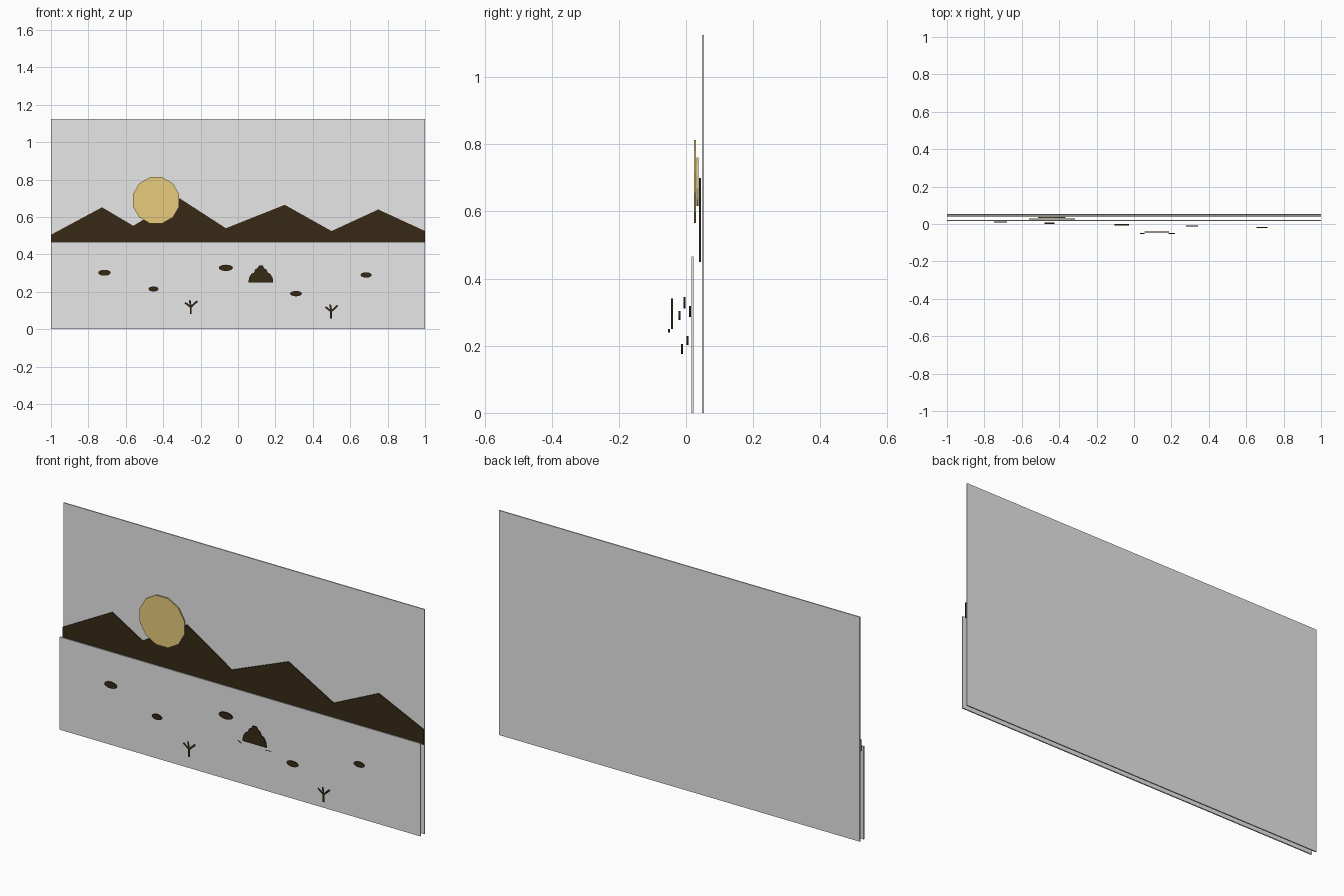
import bpy, math
from mathutils import Vector

if "Cube" in bpy.data.objects:
    bpy.data.objects.remove(bpy.data.objects["Cube"], do_unlink=True)

THICK = 0.006


def material(name, rgb):
    m = bpy.data.materials.new(name)
    m.use_nodes = True
    m.diffuse_color = (*rgb, 1)
    m.node_tree.nodes["Principled BSDF"].inputs["Base Color"].default_value = (*rgb, 1)
    return m


GREY = material("pale grey", (0.8, 0.8, 0.8))
GOLD = material("sun gold", (0.8, 0.6, 0.2))
DARK = material("dark brown", (0.039, 0.023, 0.0075))


def depth(layer):
    """Layers are stacked evenly from the back plate forward."""
    return 0.05 - layer * 0.1 / 13


def add_object(name, verts, faces, mat):
    mesh = bpy.data.meshes.new(name)
    mesh.from_pydata(verts, [], faces)
    mesh.materials.append(mat)
    ob = bpy.data.objects.new(name, mesh)
    bpy.context.collection.objects.link(ob)
    return ob


def plate(name, outline, layer, mat):
    """Extruded cut-out; the outline runs anticlockwise seen from the front."""
    y, n = depth(layer), len(outline)
    verts = [(x, y - THICK / 2, z) for x, z in outline]
    verts += [(x, y + THICK / 2, z) for x, z in outline]
    faces = [tuple(range(n)), tuple(reversed(range(n, 2 * n)))]
    faces += [(i, i + n, (i + 1) % n + n, (i + 1) % n) for i in range(n)]
    return add_object(name, verts, faces, mat)


def rectangle(height):
    return [(-1, 0), (1, 0), (1, height), (-1, height)]


def oval(cx, cz, rx, rz, sides=12, turn=0.5):
    angles = [2 * math.pi * (i + turn) / sides for i in range(sides)]
    return [(cx + rx * math.cos(a), cz + rz * math.sin(a)) for a in angles]


# Back plate and ground plate
plate("sky_panel", rectangle(1.125), 0, GREY)
plate("ground_panel", rectangle(0.465), 4, GREY)

# Mountain ridge
ridge = [(-1, 0.505), (-0.727, 0.652), (-0.56, 0.553), (-0.312, 0.70), (-0.065, 0.54),
         (0.25, 0.665), (0.5, 0.525), (0.75, 0.64), (1, 0.525)]
plate("mountains", [(-1, 0.45), (1, 0.45)] + ridge[::-1], 1, DARK)

# Sun and the smaller disc behind it
plate("sun_backing", oval(-0.44, 0.688, 0.075, 0.075), 2, GOLD)
plate("sun", oval(-0.438, 0.689, 0.128, 0.128), 3, GOLD)

# Pebbles, each one layer nearer the front
pebbles = [(-0.714, 0.302, 0.034, 0.016), (-0.452, 0.215, 0.027, 0.0135),
           (-0.065, 0.328, 0.038, 0.017), (0.31, 0.19, 0.032, 0.0145),
           (0.685, 0.29, 0.030, 0.014)]
for i, p in enumerate(pebbles):
    plate(f"pebble_{i + 1}", oval(*p, turn=0), 5 + i, DARK)


# Forked twigs, flat without thickness
def twig(name, x, z, layer):
    y = depth(layer)
    strokes = [((0, 0), (0, 0.047)), ((0, 0.042), (-0.005, 0.075)),
               ((0, 0.038), (-0.03, 0.062)), ((0, 0.038), (0.035, 0.07))]
    verts, faces = [], []
    for a, b in strokes:
        a, b = Vector(a), Vector(b)
        side = (b - a).orthogonal().normalized() * 0.0048
        start = len(verts)
        # wind every stroke so that it faces the front
        for p in (a - side, b - side, b + side, a + side):
            verts.append((x + p.x, y, z + p.y))
        faces.append((start + 3, start + 2, start + 1, start))
    ob = add_object(name, verts, faces, DARK)
    for poly in ob.data.polygons:
        if poly.normal.y > 0:
            poly.flip()


twig("twig_right", -0.253, 0.08, 10)
twig("twig_left", 0.498, 0.057, 11)

# Bush with a bumpy mirrored outline
half = [(0.066, 0.25), (0.063, 0.275), (0.05, 0.297), (0.037, 0.302),
        (0.03, 0.32), (0.018, 0.326), (0.01, 0.34)]
bush = [(0.122 + x, z) for x, z in half] + [(0.122 - x, z) for x, z in half[::-1]]
plate("bush", bush, 12, DARK)


# Thin slips lying at the foot of the bush
def slip(name, start, end):
    y = depth(13)
    verts = [(x, y + s * THICK / 2, z) for (x, z), s in
             ((start, -1), (end, -1), (end, 1), (start, 1))]
    add_object(name, verts, [(0, 1, 2, 3)], DARK)


slip("slip_right", (0.033, 0.25), (0.055, 0.239))
slip("slip_left", (0.185, 0.239), (0.22, 0.243))
